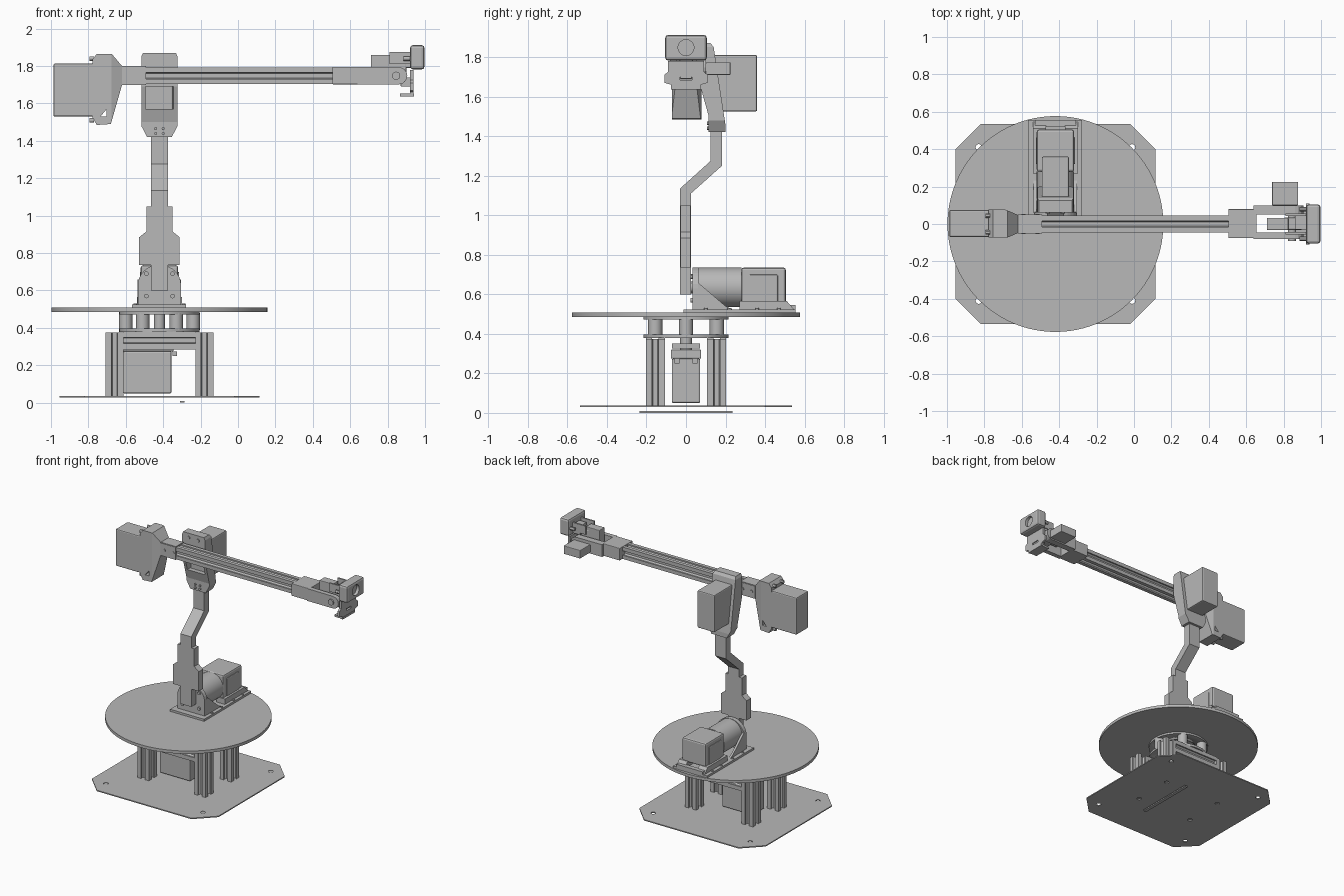
import bpy, bmesh
from math import pi, cos, sin
from mathutils import Vector

if "Cube" in bpy.data.objects:
    bpy.data.objects.remove(bpy.data.objects["Cube"])

grey = bpy.data.materials.new("plain_grey")
grey.use_nodes = True
grey.diffuse_color = (0.48, 0.48, 0.48, 1)
grey.node_tree.nodes["Principled BSDF"].inputs["Base Color"].default_value = (0.48, 0.48, 0.48, 1)


def prism(name, pts, axis, lo, hi, bevel=0):
    """Extrude a 2D outline along an axis: x takes (y,z), y takes (x,z), z takes (x,y)."""
    place = {"x": lambda a, b: (lo, a, b), "y": lambda a, b: (a, lo, b), "z": lambda a, b: (a, b, lo)}[axis]
    bm = bmesh.new()
    face = bm.faces.new([bm.verts.new(place(a, b)) for a, b in pts])
    ext = bmesh.ops.extrude_face_region(bm, geom=[face])
    step = Vector([(hi - lo) * (axis == k) for k in "xyz"])
    bmesh.ops.translate(bm, vec=step, verts=[g for g in ext["geom"] if isinstance(g, bmesh.types.BMVert)])
    bmesh.ops.recalc_face_normals(bm, faces=bm.faces)
    me = bpy.data.meshes.new(name)
    bm.to_mesh(me)
    bm.free()
    me.materials.append(grey)
    ob = bpy.data.objects.new(name, me)
    bpy.context.collection.objects.link(ob)
    if bevel:
        mod = ob.modifiers.new("bevel", "BEVEL")
        mod.width, mod.segments = bevel, 2
        mod.limit_method = "ANGLE"
    return ob


def box(name, x, y, z, bevel=0):
    return prism(name, [(x[0], y[0]), (x[1], y[0]), (x[1], y[1]), (x[0], y[1])], "z", *z, bevel)


def cyl(name, c, r, axis, lo, hi, n=32):
    ring = [(c[0] + r * cos(2 * pi * i / n), c[1] + r * sin(2 * pi * i / n)) for i in range(n)]
    ob = prism(name, ring, axis, lo, hi)
    bpy.ops.object.select_all(action="DESELECT")
    ob.select_set(True)
    bpy.context.view_layer.objects.active = ob
    bpy.ops.object.shade_smooth_by_angle()
    return ob


def cut(ob, cutter):
    cutter.hide_render = True
    cutter.hide_set(True)
    mod = ob.modifiers.new("cut", "BOOLEAN")
    mod.object, mod.solver = cutter, "EXACT"


def slotted_bar(name, c, axis, lo, hi, h=0.048):
    """Square extrusion with an undercut slot in each side."""
    side = [(h, -h), (h, -.017), (h - .01, -.017), (h - .01, -.027), (h - .028, -.012)]
    side += [(a, -b) for a, b in reversed(side[1:])]
    pts = []
    for _ in range(4):
        pts += side
        side = [(-b, a) for a, b in side]
    return prism(name, [(c[0] + a, c[1] + b) for a, b in pts], axis, lo, hi)


def mirrored(half, cx):
    return [(cx + a, b) for a, b in half] + [(cx - a, b) for a, b in reversed(half)]


CX = -0.42   # turning axis
SIDES = (-1, 1)

# Base plate with clipped corners and holes
w, k = 0.535, 0.40
plate = prism("base_plate", [(CX + a, b) for a, b in
              [(w, -k), (w, k), (k, w), (-k, w), (-w, k), (-w, -k), (-k, -w), (k, -w)]], "z", .029, .037)
for sx in SIDES:
    for sy in SIDES:
        for px, py in ((.41, .41), (.24, .155)):
            cut(plate, cyl("hole_cutter", (CX + sx * px, sy * py), .017, "z", 0, .06, 16))
        slotted_bar("base_post", (CX + sx * .24, sy * .155), "z", .037, .375)
box("floor_strip", (-.31, -.285), (-.235, .235), (0, .009))

# Crossbars and base motor
for sy in SIDES:
    slotted_bar("base_crossbar", (sy * .155, .333), "x", CX - .192, CX + .192)
box("base_motor", (-.615, -.355), (-.072, .072), (.05, .275), .008)
box("base_motor_cap", (-.615, -.345), (-.076, .076), (.275, .32), .004)
box("base_motor_mount", (-.61, -.35), (-.07, .07), (.325, .35))
for sy in SIDES:
    box("base_motor_lug", (-.35, -.325), (sy * .045 - .012, sy * .045 + .012), (.25, .275))
cyl("base_shaft", (CX, 0), .03, "z", .32, .485)

# Bearing rings, spacers and turntable
for z0, z1 in ((.378, .396), (.472, .487)):
    ring = cyl("bearing_ring", (CX, 0), .215, "z", z0, z1, 48)
    cut(ring, cyl("ring_cutter", (CX, 0), .13, "z", z0 - .02, z1 + .02))
for i in range(6):
    cyl("spacer", (CX + .18 * cos(i * pi / 3), .18 * sin(i * pi / 3)), .036, "z", .39, .48, 20)
cyl("turntable", (CX, 0), .577, "z", .486, .508, 96)

# Shoulder motor and its bracket
box("shoulder_plate", (-.566, -.278), (-.012, .555), (.508, .524))
arch = [(.115, .52), (.115, .63)] + [(.115 * cos(a * pi / 16), .63 + .108 * sin(a * pi / 16)) for a in range(1, 8)]
prism("shoulder_bracket", mirrored(arch, CX), "y", .033, .065)
cyl("shoulder_gearbox", (CX, .635), .1, "y", .06, .28, 40)
box("shoulder_motor", (-.52, -.32), (.28, .505), (.555, .735), .012)
box("motor_end_cap", (-.525, -.315), (.32, .465), (.56, .7), .006)
for s in SIDES:
    x = CX + s * .108
    prism("shoulder_gusset", [(.06, .52), (.24, .52), (.2, .54), (.06, .66)], "x", x - .008, x + .008)
    prism("motor_cradle", [(.27, .52), (.55, .52), (.51, .565), (.27, .565)], "x",
          CX + s * .085 - .035, CX + s * .085 + .035)
    for y in (.1, .22, .36, .47):
        cyl("plate_screw", (CX + s * .13, y), .009, "z", .52, .53, 12)
    for z in (.57, .69):
        cyl("shoulder_screw", (CX + s * .07, z), .012, "y", .022, .035, 12)
box("shoulder_end_stop", (-.53, -.31), (.52, .555), (.52, .545))
cyl("shoulder_pivot", (CX, .635), .03, "y", -.02, .06, 24)

# Cranked upright link with stepped cheeks
prism("upright_link", [(-.03, .6), (.025, .6), (.025, 1.11), (.182, 1.25), (.182, 1.44),
                       (.125, 1.44), (.125, 1.275), (-.03, 1.135)], "x", CX - .046, CX + .046)
prism("upright_cheeks", mirrored([(.108, .735), (.108, .885), (.07, .915), (.07, 1.05)], CX), "y", -.029, .024)

# Elbow bracket: leaning body trimmed to its front outline
elbow = prism("elbow_bracket", [(.115, 1.42), (.2, 1.42), (.2, 1.455), (.14, 1.85), (.125, 1.87),
                                (.062, 1.87), (.062, 1.69), (.115, 1.5)], "x", CX - .097, CX + .097)
for s in SIDES:
    for z0, z1, dx in ((1.4, 1.48, .055), (1.9, 1.85, .075)):
        cut(elbow, prism("corner_cutter", [(CX + s * dx, z0), (CX + s * .12, z0), (CX + s * .12, z1),
                         (CX + s * .097, z1)], "y", 0, .3))
    cyl("elbow_screw", (CX + s * .04, 1.835), .012, "y", .055, .066, 12)
    for z in (1.44, 1.465):
        cyl("elbow_pin", (CX + s * .02, z), .008, "y", .105, .125, 12)
cut(elbow, prism("window_cutter", [(0, 1.57), (.14, 1.57), (.14, 1.69), (0, 1.69)], "x", CX - .075, CX + .075))
box("elbow_motor", (CX - .073, CX + .073), (.13, .36), (1.525, 1.81), .008)

# Forearm bar and its counterweight motor
slotted_bar("forearm_bar", (0, 1.748), "x", -.62, .6, .045)
for s in SIDES:
    box("forearm_clamp", (-.62, -.493), (s * .046 - .004, s * .046 + .004), (1.7, 1.796))
    for x in (-.59, -.515):
        cyl("clamp_screw", (x, 1.748), .011, "y", s * .05 - .004, s * .05 + .004, 12)
box("clamp_top", (-.62, -.493), (-.046, .046), (1.79, 1.8))
flare = prism("flared_bracket", [(-.778, 1.525), (-.755, 1.485), (-.68, 1.49), (-.62, 1.7), (-.62, 1.8),
                                 (-.675, 1.865), (-.755, 1.865), (-.778, 1.837)], "y", -.072, .078)
for s in SIDES:
    cut(flare, prism("taper_cutter", [(-.69, s * .078), (-.6, s * .04), (-.6, s * .12), (-.69, s * .12)],
                     "z", 1.4, 1.9))
cut(flare, prism("vent_cutter", [(-.735, 1.53), (-.702, 1.53), (-.702, 1.57)], "y", -.2, .2))
box("counterweight_motor", (-.987, -.765), (-.07, .075), (1.53, 1.813), .008)
for y in (-.045, .045):
    for z in (1.51, 1.84):
        cyl("motor_bolt", (y, z), .012, "x", -.795, -.77, 12)

# Wrist fork
box("fork_body", (.505, .655), (-.075, .08), (1.702, 1.796), .004)
tip = [(.86 + .045 * cos(a * pi / 8), 1.748 + .046 * sin(a * pi / 8)) for a in range(-4, 5)]
for y0, y1 in ((-.08, -.045), (.05, .1)):
    prism("fork_tine", [(.64, 1.702)] + tip + [(.64, 1.796)], "y", y0, y1)
cyl("wrist_pivot", (.845, 1.748), .022, "y", -.09, .1, 20)
box("wrist_servo", (.738, .878), (.1, .225), (1.71, 1.773), .004)
box("grip_servo", (.71, .825), (-.032, .032), (1.75, 1.86), .004)
box("wrist_block", (.8, .9), (-.032, .035), (1.715, 1.84), .008)

# Tool head with round socket
box("head_neck", (.86, .93), (-.03, .05), (1.79, 1.86), .004)
for s in SIDES:
    box("head_strap", (.81, .93), (s * .05 - .006, s * .05 + .006), (1.81, 1.875))
    cyl("head_bolt", (s * .08, 1.84), .012, "x", .885, .93, 12)
head = box("tool_head", (.92, .997), (-.105, .105), (1.782, 1.912), .015)
cut(head, cyl("socket_cutter", (0, 1.848), .04, "x", .975, 1.1))
cyl("socket_core", (0, 1.848), .03, "x", .96, .98, 24)

# Lower tool plate with a foot and holes
lower = prism("tool_plate", mirrored([(.075, 1.637), (.075, 1.66), (.11, 1.67), (.11, 1.71), (.09, 1.725),
                                      (.09, 1.78)], 0), "x", .92, .937)
cut(lower, box("notch_cutter", (.9, .96), (-.03, .03), (1.685, 1.7)))
box("tool_foot", (.865, .94), (-.07, .07), (1.637, 1.652))
box("tool_web", (.87, .93), (-.03, .03), (1.69, 1.74), .004)
